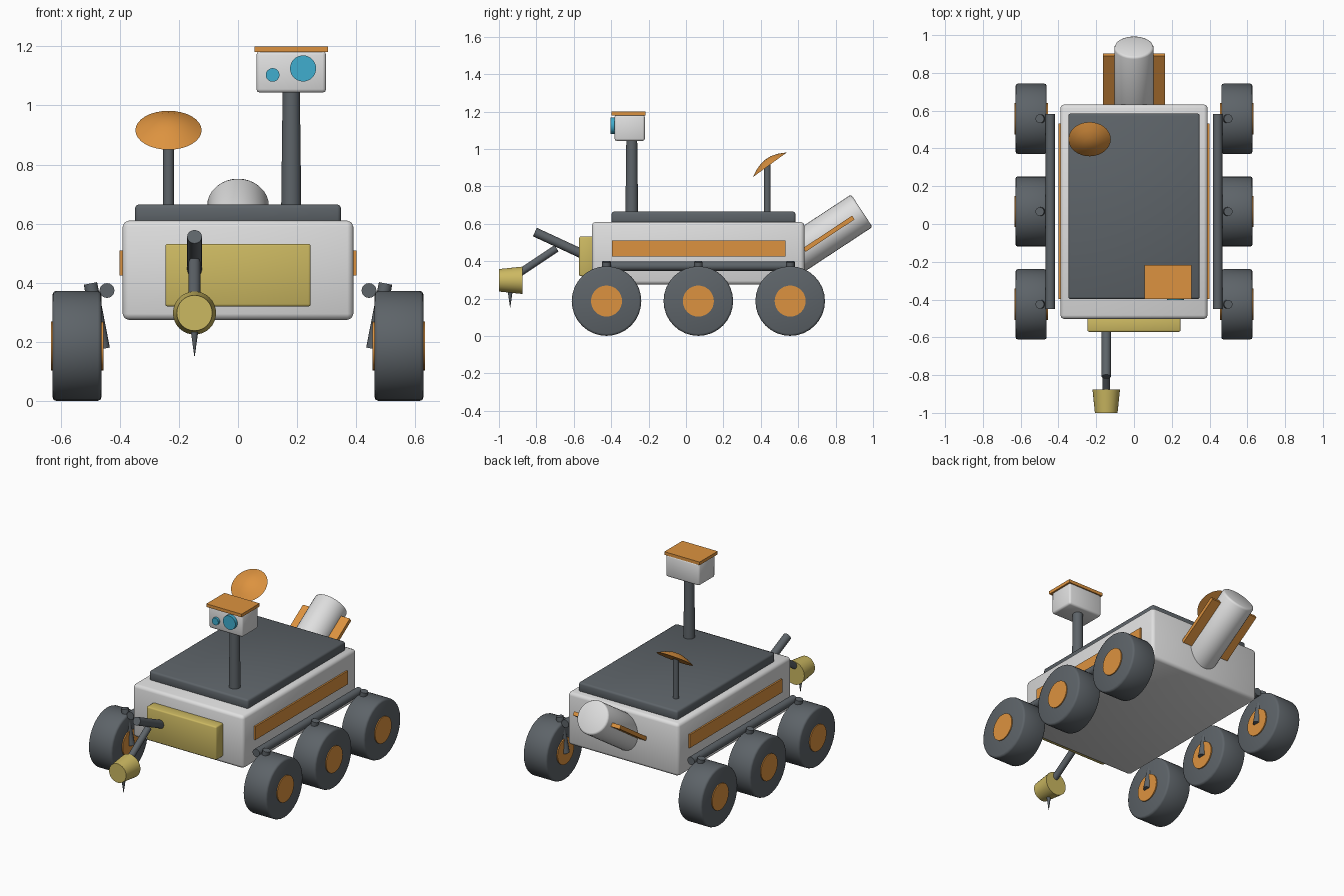
import bpy
import bmesh
import math
from mathutils import Vector, Matrix

cube = bpy.data.objects.get("Cube")
if cube:
    bpy.data.objects.remove(cube, do_unlink=True)


def material(name, rgb):
    mat = bpy.data.materials.new(name)
    mat.use_nodes = True
    colour = (*rgb, 1.0)
    mat.diffuse_color = colour
    bsdf = next(n for n in mat.node_tree.nodes if n.type == 'BSDF_PRINCIPLED')
    bsdf.inputs["Base Color"].default_value = colour
    return mat


WHITE = material("white_shell", (0.74, 0.74, 0.74))
DARK = material("dark_grey", (0.11, 0.126, 0.14))
ORANGE = material("orange", (0.72, 0.29, 0.05))
YELLOW = material("dull_gold", (0.60, 0.48, 0.12))
BLUE = material("lens_blue", (0.05, 0.42, 0.62))


def finish(name, bm, mat, bevel=0.0):
    """Turn a bmesh into a shaded object, optionally with rounded edges."""
    bmesh.ops.recalc_face_normals(bm, faces=bm.faces)
    mesh = bpy.data.meshes.new(name)
    bm.to_mesh(mesh)
    bm.free()
    mesh.materials.append(mat)
    for poly in mesh.polygons:
        poly.use_smooth = True
    obj = bpy.data.objects.new(name, mesh)
    bpy.context.collection.objects.link(obj)
    if bevel:
        mod = obj.modifiers.new("rounded_edges", 'BEVEL')
        mod.width = bevel
        mod.segments = 2
    else:
        mesh.set_sharp_from_angle(angle=math.radians(35))
    return obj


def box(name, low, high, mat, bevel=0.0):
    low, high = Vector(low), Vector(high)
    bm = bmesh.new()
    bmesh.ops.create_cube(bm, size=1.0)
    bmesh.ops.scale(bm, vec=high - low, verts=bm.verts)
    bmesh.ops.translate(bm, vec=(low + high) / 2, verts=bm.verts)
    return finish(name, bm, mat, bevel)


def rod(name, start, end, r1, mat, r2=None, bevel=0.0, sides=32):
    """Cylinder or cone from start (radius r1) to end (radius r2)."""
    start, end = Vector(start), Vector(end)
    axis = end - start
    bm = bmesh.new()
    bmesh.ops.create_cone(bm, cap_ends=True, segments=sides, radius1=r1,
                          radius2=r1 if r2 is None else r2, depth=axis.length)
    turn = axis.to_track_quat('Z', 'Y').to_matrix().to_4x4()
    bmesh.ops.transform(bm, matrix=Matrix.Translation((start + end) / 2) @ turn,
                        verts=bm.verts)
    return finish(name, bm, mat, bevel)


# Body, deck and front box
box("body", (-0.39, -0.503, 0.275), (0.39, 0.633, 0.61), WHITE, 0.02)
box("deck", (-0.348, -0.398, 0.60), (0.348, 0.585, 0.665), DARK, 0.012)
box("front_box", (-0.246, -0.571, 0.32), (0.246, -0.49, 0.532), YELLOW, 0.008)

# Side panels, suspension and wheels, repeated on both sides
for side, s in (("left", 1), ("right", -1)):
    x_in, x_out = sorted((s * 0.38, s * 0.4))
    box(f"{side}_panel", (x_in, -0.396, 0.425), (x_out, 0.532, 0.51), ORANGE)
    rod(f"{side}_rocker_bar", (s * 0.443, -0.45, 0.374),
        (s * 0.443, 0.583, 0.374), 0.025, DARK, sides=20)
    for place, y in (("front", -0.425), ("middle", 0.066), ("rear", 0.557)):
        rod(f"{side}_{place}_wheel", (s * 0.462, y, 0.187),
            (s * 0.627, y, 0.187), 0.186, DARK, bevel=0.012)
        rod(f"{side}_{place}_hub", (s * 0.455, y, 0.187),
            (s * 0.633, y, 0.187), 0.083, ORANGE)
        rod(f"{side}_{place}_strut", (s * 0.456, y, 0.177),
            (s * 0.499, y, 0.398), 0.023, DARK, sides=16)

# Camera mast and head
rod("mast", (0.18, -0.29, 0.65), (0.18, -0.29, 1.06), 0.034, DARK, r2=0.029)
box("camera_head", (0.062, -0.382, 1.043), (0.298, -0.22, 1.183), WHITE, 0.012)
box("head_roof", (0.056, -0.398, 1.18), (0.304, -0.217, 1.2), ORANGE)
rod("large_lens", (0.22, -0.37, 1.125), (0.22, -0.403, 1.125), 0.044, BLUE)
rod("small_lens", (0.117, -0.37, 1.103), (0.117, -0.398, 1.103), 0.023, BLUE)

# Antenna: post and shallow tilted dish
rod("dish_post", (-0.235, 0.435, 0.65), (-0.235, 0.435, 0.92), 0.018, DARK, sides=20)
bm = bmesh.new()
profile = [(0.0, 0.0), (0.112, 0.0), (0.072, 0.021), (0.032, 0.034), (0.0, 0.037)]
verts = [bm.verts.new((r, 0, z)) for r, z in profile]
edges = [bm.edges.new(pair) for pair in zip(verts, verts[1:])]
bmesh.ops.spin(bm, geom=verts + edges, cent=(0, 0, 0), axis=(0, 0, 1),
               angle=math.tau, steps=32)
bmesh.ops.remove_doubles(bm, verts=bm.verts, dist=0.0005)
tilt = Matrix.Translation((-0.235, 0.449, 0.916)) @ Matrix.Rotation(math.radians(36), 4, 'X')
bmesh.ops.transform(bm, matrix=tilt, verts=bm.verts)
finish("dish", bm, ORANGE)

# Rear power unit with a fin on each side
rod("power_unit", (0, 0.56, 0.42), (0, 0.94, 0.67), 0.104, WHITE, bevel=0.012)
slope = Vector((0, 0.83, 0.55)).normalized()
for side, s in (("left", 1), ("right", -1)):
    x_in, x_out = sorted((s * 0.08, s * 0.165))
    fin = box(f"{side}_fin", (x_in, -0.157, -0.012), (x_out, 0.157, 0.012), ORANGE)
    fin.location = (0, 0.764, 0.547)
    fin.rotation_euler.x = math.atan2(slope.z, slope.y)

# Front arm with tool head and drill
ARM_X = -0.147
rod("upper_arm", (ARM_X, -0.54, 0.432), (ARM_X, -0.808, 0.556), 0.025, DARK, sides=20)
rod("forearm", (ARM_X, -0.692, 0.469), (ARM_X, -0.92, 0.317), 0.02, DARK, sides=20)
rod("tool_head", (ARM_X, -0.875, 0.298), (ARM_X, -1.0, 0.298), 0.073, YELLOW, r2=0.06)
rod("drill", (ARM_X, -0.94, 0.26), (ARM_X, -0.94, 0.153), 0.016, DARK, r2=0.001, sides=12)
